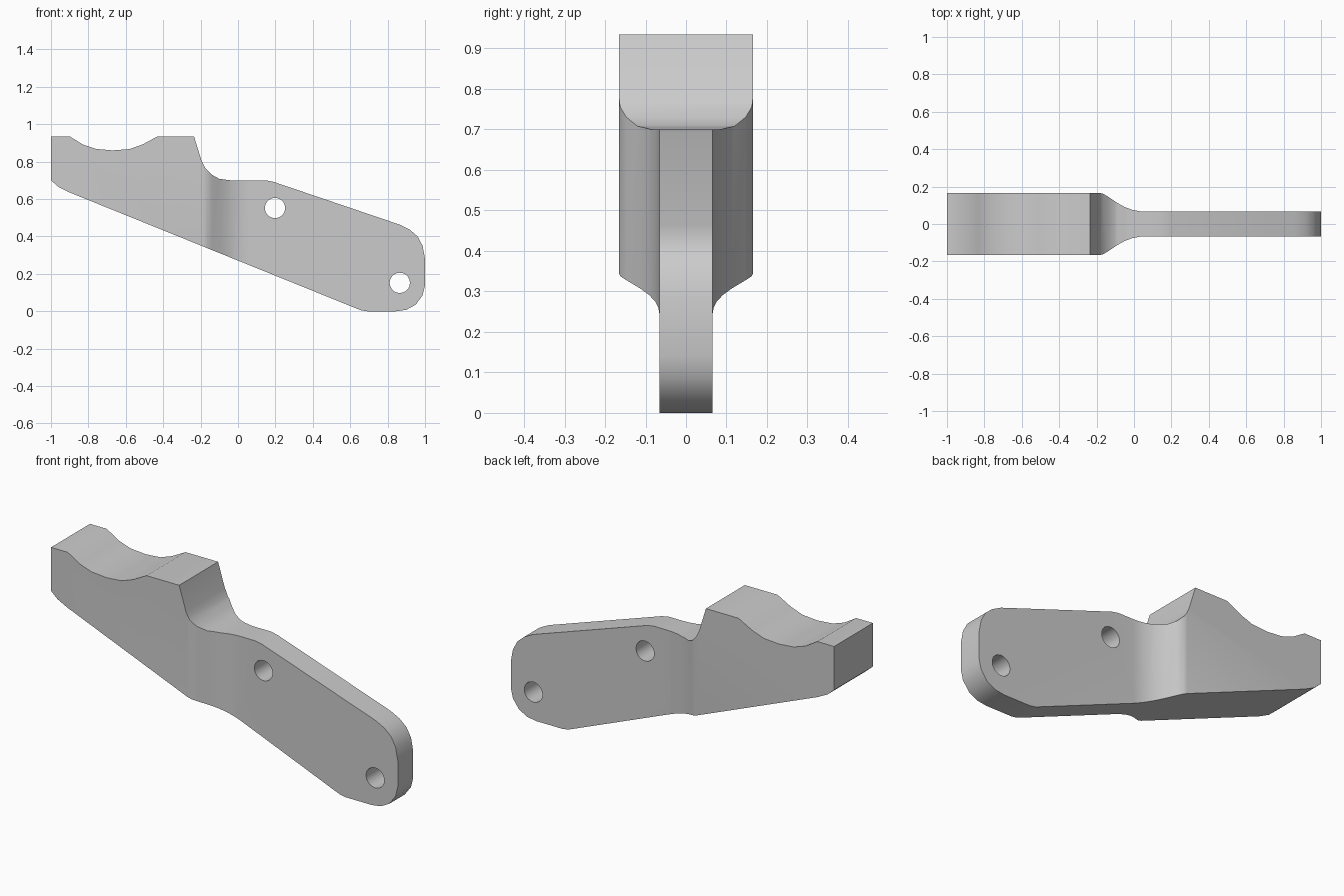
import bpy, bmesh, math

if "Cube" in bpy.data.objects:
    bpy.data.objects.remove(bpy.data.objects["Cube"])


def prism(name, pts, to3d, extrude):
    """Closed 2D outline extruded into a solid."""
    bm = bmesh.new()
    face = bm.faces.new([bm.verts.new(to3d(a, b)) for a, b in pts])
    new = bmesh.ops.extrude_face_region(bm, geom=[face])["geom"]
    bmesh.ops.translate(bm, vec=extrude,
                        verts=[v for v in new if isinstance(v, bmesh.types.BMVert)])
    bmesh.ops.recalc_face_normals(bm, faces=bm.faces[:])
    me = bpy.data.meshes.new(name)
    bm.to_mesh(me)
    bm.free()
    ob = bpy.data.objects.new(name, me)
    bpy.context.collection.objects.link(ob)
    return ob


def side_prism(name, pts):
    return prism(name, pts, lambda x, z: (x, -0.3, z), (0, 0.6, 0))


def circle(cx, cz, r, n=32):
    return [(cx + r * math.cos(2 * math.pi * i / n),
             cz + r * math.sin(2 * math.pi * i / n)) for i in range(n)]


def cut(ob, tool, op):
    bpy.context.view_layer.objects.active = ob
    mod = ob.modifiers.new(tool.name, "BOOLEAN")
    mod.operation, mod.solver, mod.object = op, "EXACT", tool
    bpy.ops.object.modifier_apply(modifier=mod.name)
    bpy.data.objects.remove(tool)


# Side outline: saddle, neck fillet, sloping rounded tang, sloping underside
side = [(-1, .935), (-.9, .935), (-.83, .892), (-.76, .868), (-.67, .86),
        (-.58, .867), (-.51, .892), (-.43, .935), (-.235, .935), (-.195, .805),
        (-.175, .765), (-.14, .73), (-.1, .708), (-.04, .70), (.15, .70),
        (.19, .692), (.865, .463), (.92, .435), (.96, .40), (.987, .35),
        (1, .28), (1, .14), (.987, .085), (.95, .035), (.90, .008), (.845, 0),
        (.69, 0), (.655, .006), (.62, .02), (-.90, .635), (-.96, .665), (-1, .70)]
bracket = side_prism("bracket_body", side)

# Plan outline: wide head flowing into a thin tang
half = [(-1.1, .166), (-.185, .166), (-.165, .162), (-.14, .147), (-.09, .113),
        (-.05, .091), (-.01, .076), (.03, .068), (.06, .066), (1.1, .066)]
plan = half + [(x, -y) for x, y in reversed(half)]
cut(bracket, prism("plan_cutter", plan, lambda x, y: (x, y, -.2), (0, 0, 1.4)), "INTERSECT")

# Two pivot holes through the tang
for x, z in [(.198, .552), (.865, .152)]:
    cut(bracket, side_prism("hole_cutter", circle(x, z, .054)), "DIFFERENCE")

# Smooth curved runs, sharp edges kept
bpy.ops.object.select_all(action="DESELECT")
bracket.select_set(True)
bpy.context.view_layer.objects.active = bracket
bpy.ops.object.shade_smooth_by_angle(angle=math.radians(35))
